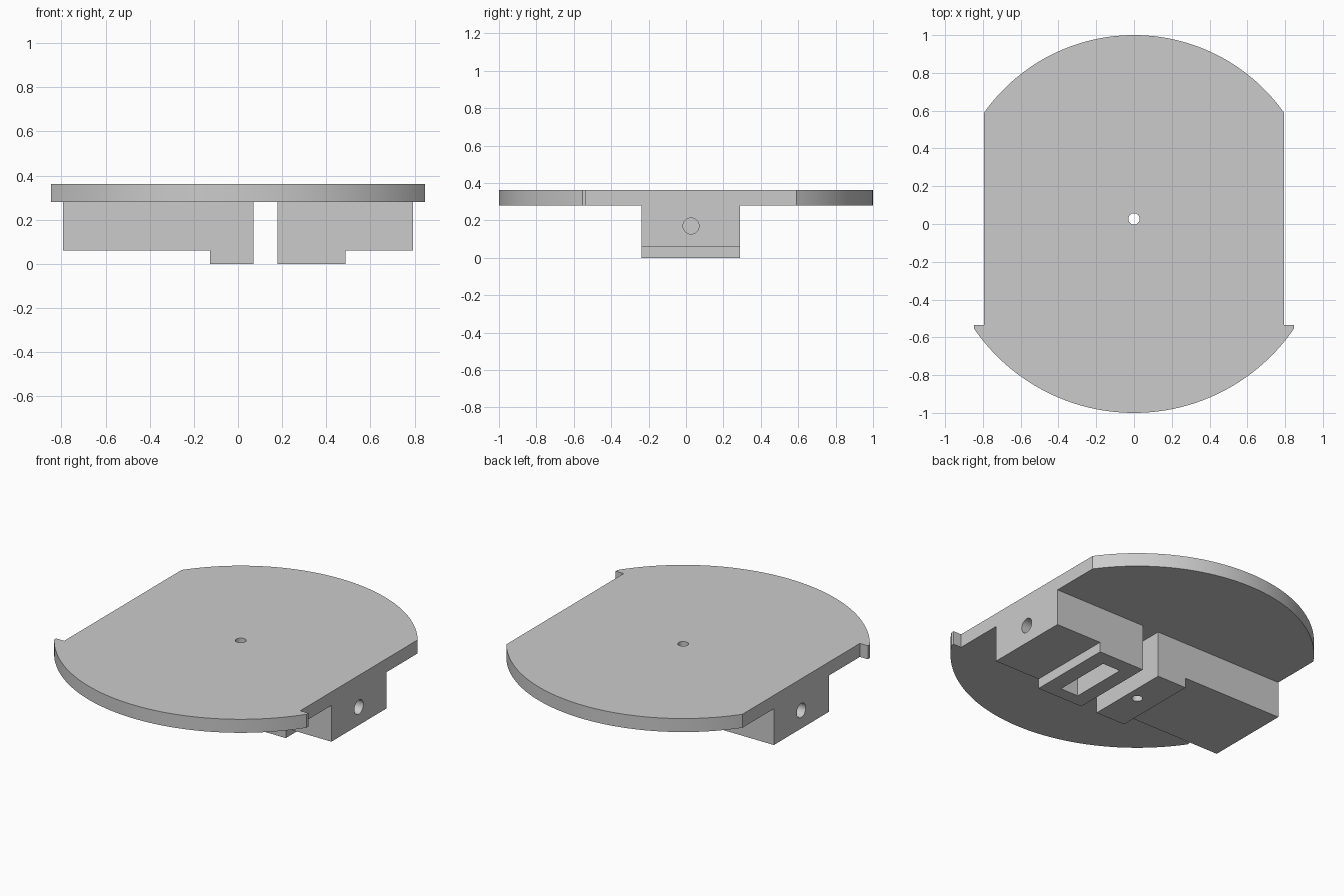
import bpy, bmesh, math
from mathutils import Vector

if "Cube" in bpy.data.objects:
    bpy.data.objects.remove(bpy.data.objects["Cube"], do_unlink=True)

grey = bpy.data.materials.new("plain grey")
grey.use_nodes = True
colour = (0.6, 0.6, 0.6, 1)
grey.diffuse_color = colour
grey.node_tree.nodes["Principled BSDF"].inputs["Base Color"].default_value = colour

HALF = 0.793            # half width between the flats
MID = 0.027             # y of the shared centre line
Z_FOOT, Z_PLATE, Z_TOP = 0.06, 0.28, 0.362


def prism(name, outline, direction):
    """Extrude a closed outline of 3D points along a direction."""
    bm = bmesh.new()
    face = bm.faces.new([bm.verts.new(p) for p in outline])
    new = bmesh.ops.extrude_face_region(bm, geom=[face])["geom"]
    verts = [v for v in new if isinstance(v, bmesh.types.BMVert)]
    bmesh.ops.translate(bm, vec=Vector(direction), verts=verts)
    bmesh.ops.recalc_face_normals(bm, faces=bm.faces)
    mesh = bpy.data.meshes.new(name)
    bm.to_mesh(mesh)
    bm.free()
    mesh.materials.append(grey)
    obj = bpy.data.objects.new(name, mesh)
    bpy.context.collection.objects.link(obj)
    return obj


def arc(radius, start, end, count=64):
    angles = [start + (end - start) * i / count for i in range(count + 1)]
    return [(radius * math.cos(a), MID + radius * math.sin(a), Z_PLATE) for a in angles]


def boolean(target, tool, operation):
    mod = target.modifiers.new(operation, "BOOLEAN")
    mod.operation, mod.solver, mod.object = operation, "EXACT", tool
    bpy.context.view_layer.objects.active = target
    bpy.ops.object.modifier_apply(modifier=mod.name)
    bpy.data.objects.remove(tool, do_unlink=True)


def block(name, profile):
    outline = [(x, -0.237, z) for x, z in profile]
    return prism(name, outline, (0, 0.527, 0))


def bore(x0, x1, radius=0.043):
    ring = [(x0, MID + radius * math.cos(a), 0.17 + radius * math.sin(a))
            for a in (math.tau * i / 32 for i in range(32))]
    return prism("bore", ring, (x1 - x0, 0, 0))


# Round plate with two flats, ending in a small lip at each side
r_back, r_front = 0.973, 1.027
back = math.acos(HALF / r_back)
lip = math.acos(0.847 / r_front)
lip_y = -0.535
outline = arc(r_back, back, math.pi - back)
outline += [(-HALF, lip_y, Z_PLATE), (-0.847, lip_y, Z_PLATE)]
outline += arc(r_front, math.pi + lip, math.tau - lip)
outline += [(0.847, lip_y, Z_PLATE), (HALF, lip_y, Z_PLATE)]
plate = prism("mounting_plate", outline, (0, 0, Z_TOP - Z_PLATE))

# Stepped blocks under the plate, each with a foot beside the gap
for name, outer, step, inner in (("right_block", -HALF, -0.127, 0.07),
                                 ("left_block", HALF, 0.487, 0.18)):
    top = Z_PLATE + 0.03
    profile = [(outer, top), (outer, Z_FOOT), (step, Z_FOOT),
               (step, 0), (inner, 0), (inner, top)]
    boolean(plate, block(name, profile), "UNION")

# Vertical centre hole
ring = [(0.03 * math.cos(math.tau * i / 32), MID + 0.03 * math.sin(math.tau * i / 32), -0.1)
        for i in range(32)]
boolean(plate, prism("centre_hole", ring, (0, 0, 0.6)), "DIFFERENCE")

# Rectangular pocket in the left foot
pocket = [(x, y, -0.1) for x, y in ((0.27, -0.16), (0.39, -0.16), (0.39, 0.2), (0.27, 0.2))]
boolean(plate, prism("pocket", pocket, (0, 0, 0.1 + Z_PLATE)), "DIFFERENCE")

# Horizontal bores in both ends
boolean(plate, bore(0.9, 0.33), "DIFFERENCE")
boolean(plate, bore(-0.9, -0.2), "DIFFERENCE")

bpy.ops.object.select_all(action="DESELECT")
plate.select_set(True)
bpy.context.view_layer.objects.active = plate
bpy.ops.object.shade_smooth_by_angle(angle=math.radians(30))
